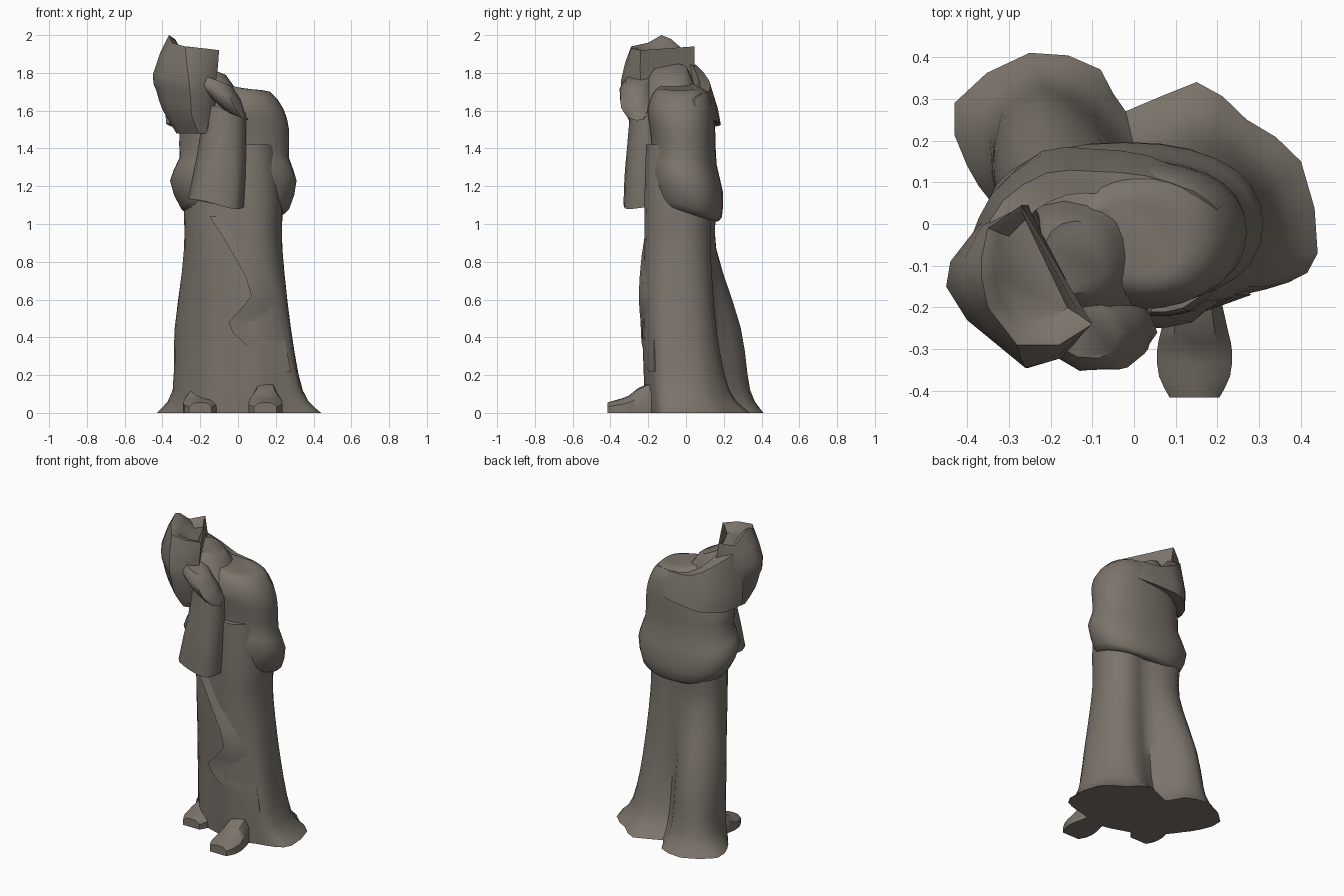
import bpy, math, random
from mathutils import Vector

if "Cube" in bpy.data.objects:
    bpy.data.objects.remove(bpy.data.objects["Cube"])

random.seed(4)
stone = bpy.data.materials.new("grey_brown_stone")
stone.diffuse_color = (0.20, 0.175, 0.148, 1)
stone.use_nodes = True
stone.node_tree.nodes["Principled BSDF"].inputs["Base Color"].default_value = stone.diffuse_color


def spline(pts, steps, closed):
    """Catmull-Rom resampling of a point row."""
    n = len(pts)
    get = (lambda i: pts[i % n]) if closed else (lambda i: pts[max(0, min(n - 1, i))])
    out = []
    for i in range(n if closed else n - 1):
        a, b, c, d = (get(i + k) for k in (-1, 0, 1, 2))
        for s in range(steps):
            t = s / steps
            out.append(0.5 * (2 * b + (c - a) * t + (2 * a - 5 * b + 4 * c - d) * t * t
                              + (3 * b - a - 3 * c + d) * t ** 3))
    if not closed:
        out.append(pts[-1])
    return out


def loft(name, rings, around=2, along=2):
    """Closed skin through closed rings, capped at both ends."""
    rings = [[Vector(p) for p in r] for r in rings]
    rings = [spline(r, around, True) for r in rings]
    cols = [spline(list(c), along, False) for c in zip(*rings)]
    n, m = len(cols), len(cols[0])
    verts = [cols[i][j] for j in range(m) for i in range(n)]
    faces = [(j * n + i, j * n + (i + 1) % n, (j + 1) * n + (i + 1) % n, (j + 1) * n + i)
             for j in range(m - 1) for i in range(n)]
    faces += [tuple(reversed(range(n))), tuple(range((m - 1) * n, m * n))]
    me = bpy.data.meshes.new(name)
    me.from_pydata(verts, [], faces)
    me.materials.append(stone)
    ob = bpy.data.objects.new(name, me)
    bpy.context.collection.objects.link(ob)
    bpy.ops.object.select_all(action='DESELECT')
    ob.select_set(True)
    bpy.context.view_layer.objects.active = ob
    bpy.ops.object.mode_set(mode='EDIT')
    bpy.ops.mesh.select_all(action='SELECT')
    bpy.ops.mesh.normals_make_consistent(inside=False)
    bpy.ops.object.mode_set(mode='OBJECT')
    bpy.ops.object.shade_smooth_by_angle(angle=math.radians(45))
    return ob


def oval(z, cx, cy, rx, ry, tilt_x=0, tilt_y=0, n=12, rough=0):
    """Slightly squared horizontal oval, tilted, with optional roughness."""
    pts = []
    for i in range(n):
        a = math.tau * i / n
        c, s = math.cos(a), math.sin(a)
        k = 1 + random.uniform(-rough, rough)
        x = rx * k * math.copysign(abs(c) ** 0.88, c)
        y = ry * k * math.copysign(abs(s) ** 0.88, s)
        pts.append((cx + x, cy + y, z + tilt_x * x + tilt_y * y))
    return pts


# Long skirt: flared hem with two trailing lobes at the back
hem = [(.44, -.07), (.40, .15), (.27, .25), (.15, .34), (-.02, .27), (-.08, .37), (-.25, .41), (-.43, .29),
       (-.40, .14), (-.34, .05), (-.28, -.03), (-.18, -.12), (-.05, -.17), (.1, -.21), (.25, -.17), (.37, -.14)]
ankle = [(.34, -.08), (.33, .08), (.24, .18), (.14, .23), (.0, .18), (-.09, .28), (-.22, .34), (-.33, .28),
         (-.345, .14), (-.32, .05), (-.26, -.04), (-.17, -.13), (-.06, -.17), (.08, -.22), (.22, -.18), (.31, -.15)]
knee = [(.28, -.07), (.27, .05), (.21, .13), (.12, .16), (.0, .14), (-.09, .23), (-.2, .29), (-.30, .23),
        (-.335, .12), (-.31, .03), (-.25, -.06), (-.16, -.14), (-.06, -.18), (.06, -.23), (.18, -.2), (.26, -.15)]
thigh = [(.23, -.06), (.23, .03), (.18, .1), (.11, .13), (.02, .12), (-.07, .15), (-.15, .16), (-.23, .14),
         (-.28, .08), (-.28, .0), (-.24, -.09), (-.17, -.165), (-.06, -.2), (.03, -.22), (.13, -.21), (.2, -.15)]
waist = [(x * .9, y * (.96 if y < 0 else .7)) for x, y in thigh]
loft("skirt", [[(x, y, z) for x, y in ring] for z, ring in
               ((0, hem), (.12, ankle), (.45, knee), (.87, thigh), (1.12, thigh), (1.42, waist))], 2, 3)

# Torso with the bulging cloth roll at the hips and a sloping closed top
loft("torso", [oval(z, cx, cy, rx, ry, tx, ty, 14) for z, cx, cy, rx, ry, tx, ty in (
    (1.06, -.01, .0, .24, .16, 0, -.3),
    (1.09, -.015, .01, .29, .18, 0, -.3),
    (1.23, -.025, 0, .335, .195, 0, -.3),
    (1.35, -.02, -.01, .29, .172, 0, -.2),
    (1.50, -.02, -.02, .29, .175, 0, -.1),
    (1.61, .0, -.03, .24, .175, 0, 0),
    (1.70, .0, -.03, .17, .14, 0, 0),
    (1.73, -.03, -.04, .11, .09, -.2, 0))], 2, 2)

# Cloth rising from the torso towards the bundle
loft("neck_cloth", [oval(z, cx, -.08, rx, ry, t, 0, 8, .06) for z, cx, rx, ry, t in (
    (1.60, -.09, .19, .16, -.2), (1.74, -.12, .13, .13, -.4), (1.82, -.14, .08, .09, -.4))], 2, 2)

# Angular raised bundle over the left-hand shoulder
foot_print = [(-.24, .04), (-.37, .0), (-.44, -.09), (-.45, -.15), (-.40, -.23),
              (-.26, -.345), (-.17, -.32), (-.12, -.24)]
bundle = []
for z, k, dx, dz in ((1.48, .62, .06, .0), (1.57, .82, .02, -.2), (1.67, .95, .01, -.2), (1.76, 1.0, 0, -.2)):
    bundle.append([(-.28 + (x + .28) * k + dx, -.15 + (y + .15) * k, z + dz * (x + .28)) for x, y in foot_print])
bundle.append([(-.27, .045, 1.94), (-.35, -.01, 1.92), (-.365, -.08, 1.98), (-.365, -.13, 2.0), (-.35, -.2, 1.96),
               (-.28, -.29, 1.94), (-.18, -.29, 1.93), (-.10, -.24, 1.92)])
bundle.append([(-.26, .01, 1.88), (-.3, -.03, 1.88), (-.31, -.08, 1.92), (-.31, -.13, 1.93), (-.3, -.17, 1.92),
               (-.26, -.23, 1.91), (-.2, -.23, 1.9), (-.16, -.2, 1.88)])
loft("shoulder_bundle", bundle, 1, 2)

# Shawl sweeping round the back up to the bundle
shawl = []
for x, y, low, high in ((.21, .05, 1.60, 1.66), (.15, .11, 1.57, 1.69), (.03, .165, 1.54, 1.70),
                        (-.10, .18, 1.53, 1.71), (-.22, .175, 1.52, 1.76), (-.33, .08, 1.51, 1.84),
                        (-.38, -.04, 1.53, 1.88)):
    shawl.append([(x * .75, y * .5, low + .01), (x, y, low),
                  (x * 1.03, y * .92, low * .6 + high * .4),
                  (x * .95, y * .7, high), (x * .72, y * .4, high)])
loft("back_shawl", shawl, 1, 2)

# Forearm cloth hanging down the front
loft("front_fold", [[(l, -.14, z + .03), (l + .01, yf + .05, z + .03), (l + .08, yf, z + .02),
                     (r - .06, yf, z - .015), (r, yf + .04, z - .02), (r, -.16, z)]
                    for z, l, r, yf in ((1.10, -.25, .01, -.325), (1.25, -.22, .02, -.32),
                                        (1.42, -.19, .025, -.305), (1.60, -.18, .025, -.29))], 2, 2)

# Gathered knot of cloth at the chest
loft("chest_knot", [oval(z, cx, -.26, rx, ry, -.4, 0, 10, .14) for z, cx, rx, ry in (
    (1.57, .0, .05, .05), (1.63, -.05, .09, .08), (1.70, -.09, .10, .085),
    (1.76, -.11, .07, .06))], 1, 2)

# Diagonal zigzag overfold across the front of the skirt
loft("skirt_overfold", [[(xl + .02, -.13, z), (xl, yl, z), (xl * .5 + xr * .5, yl + .015, z),
                         (xr, -.17, z), (xr - .03, -.12, z)]
                        for z, xl, xr, yl in ((1.04, -.15, .10, -.20), (.83, -.02, .15, -.235),
                                              (.62, .07, .21, -.25), (.48, -.05, .22, -.24),
                                              (.37, .03, .25, -.235), (.22, .19, .28, -.20))], 1, 2)


# Feet showing under the hem
def foot(name, cx, toe):
    rings = []
    for d, w, h in ((0, .06, .055), (.05, .085, .07), (.11, .09, .09), (.16, .08, .13), (.25, .06, .17)):
        rings.append([(cx + w * u, toe + d, h * v) for u, v in
                      ((-1, 0), (1, 0), (1, .6), (.6, .95), (0, 1), (-.6, .95), (-1, .6))])
    loft(name, rings, 1, 2)


foot("right_side_foot", .145, -.415)
foot("left_side_foot", -.20, -.20)
